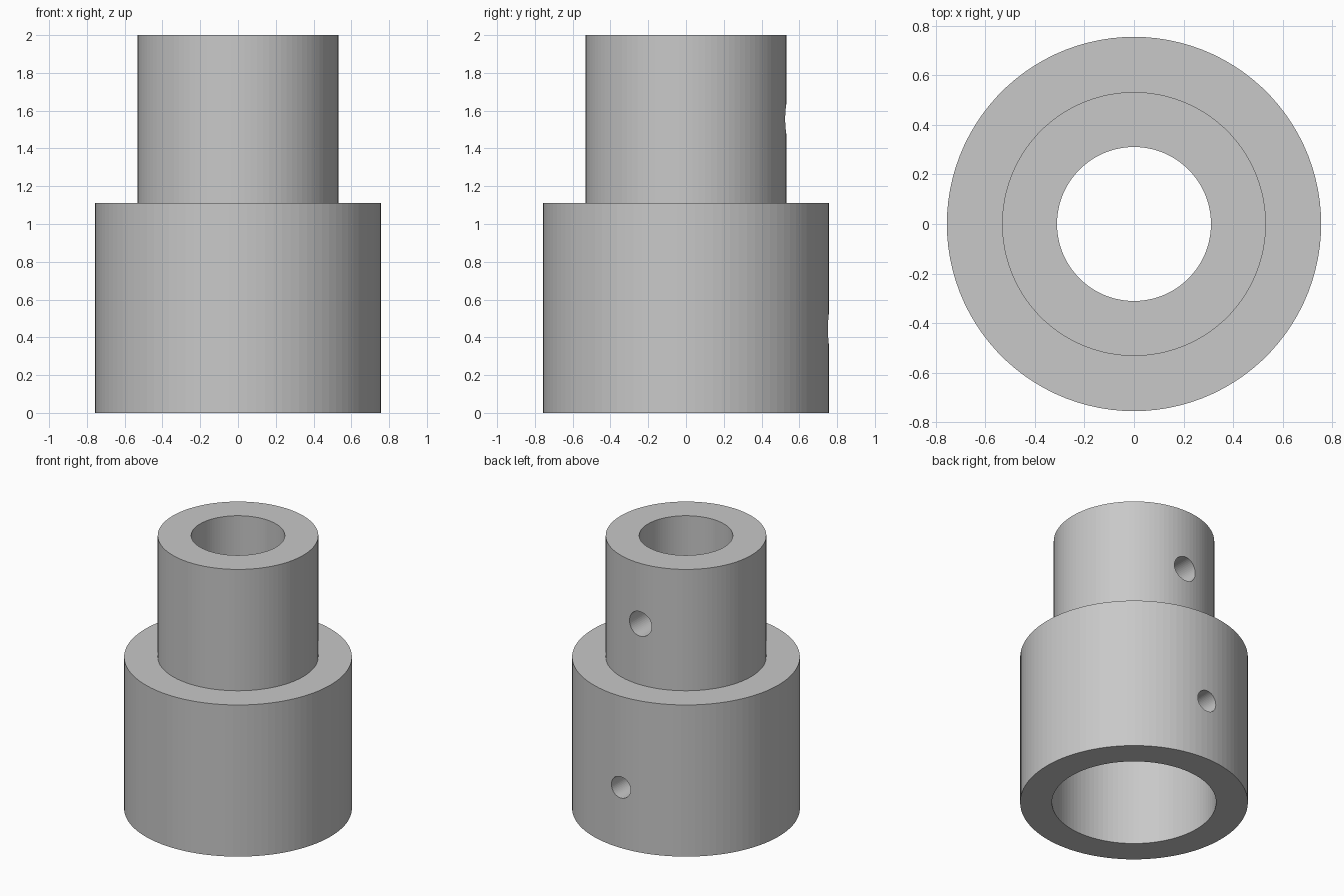
import bpy, bmesh
from math import cos, sin, tau, pi

SEGMENTS = 100

cube = bpy.data.objects.get("Cube")
if cube:
    bpy.data.objects.remove(cube, do_unlink=True)

# Single grey material
grey = bpy.data.materials.new("light_grey")
grey.use_nodes = True
colour = (0.58, 0.58, 0.58, 1)
grey.diffuse_color = colour
grey.node_tree.nodes["Principled BSDF"].inputs["Base Color"].default_value = colour


def add_object(name, bm):
    bmesh.ops.recalc_face_normals(bm, faces=bm.faces)
    mesh = bpy.data.meshes.new(name)
    bm.to_mesh(mesh)
    bm.free()
    mesh.materials.append(grey)
    obj = bpy.data.objects.new(name, mesh)
    bpy.context.scene.collection.objects.link(obj)
    return obj


def lathe(name, profile):
    """Revolve a closed (radius, height) outline about z."""
    bm = bmesh.new()
    rings = [[bm.verts.new((r * cos(tau * i / SEGMENTS), r * sin(tau * i / SEGMENTS), z))
              for i in range(SEGMENTS)] for r, z in profile]
    for a, b in zip(rings, rings[1:] + rings[:1]):
        for i in range(SEGMENTS):
            j = (i + 1) % SEGMENTS
            bm.faces.new((a[i], a[j], b[j], b[i]))
    return add_object(name, bm)


def drill_back(body, name, radius, z):
    """Cut a screw hole through the back wall only."""
    bm = bmesh.new()
    bmesh.ops.create_cone(bm, cap_ends=True, segments=48, radius1=radius,
                          radius2=radius, depth=1)
    bmesh.ops.rotate(bm, verts=bm.verts, cent=(0, 0, 0),
                     matrix=Matrix.Rotation(pi / 2, 3, "X"))
    bmesh.ops.translate(bm, verts=bm.verts, vec=(0, 0.6, z))
    cutter = add_object(name, bm)
    cutter.hide_render = True
    cutter.hide_viewport = True
    cutter.display_type = "WIRE"
    mod = body.modifiers.new(name, "BOOLEAN")
    mod.operation = "DIFFERENCE"
    mod.solver = "EXACT"
    mod.object = cutter
    return cutter


from mathutils import Matrix

# Stepped sleeve: wide socket below, narrow socket above, stepped bore
body = lathe("stepped_sleeve", [
    (0.545, 0), (0.756, 0), (0.756, 1.111), (0.533, 1.111),
    (0.533, 2), (0.311, 2), (0.311, 0.889), (0.545, 0.889)])

# Screw holes in the back wall
cutters = [drill_back(body, "upper_screw_hole_cutter", 0.09, 1.556),
           drill_back(body, "lower_screw_hole_cutter", 0.078, 0.444)]

# Apply the cuts and discard the helpers
bpy.context.view_layer.update()
evaluated = body.evaluated_get(bpy.context.evaluated_depsgraph_get())
cut_mesh = bpy.data.meshes.new_from_object(evaluated)
body.modifiers.clear()
body.data = cut_mesh
for cutter in cutters:
    bpy.data.objects.remove(cutter, do_unlink=True)
